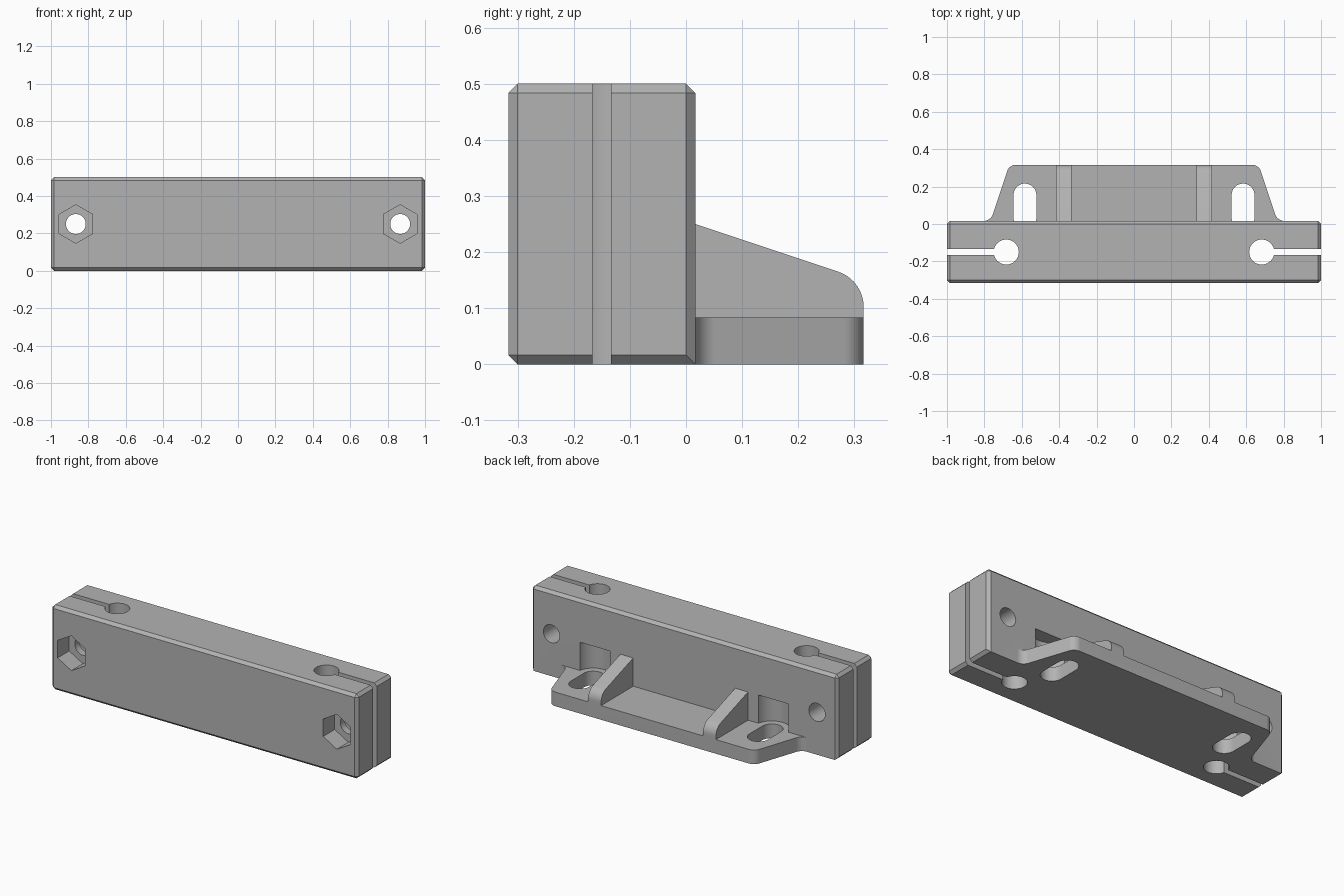
import bpy, bmesh, math
from mathutils import Vector

if "Cube" in bpy.data.objects:
    bpy.data.objects.remove(bpy.data.objects["Cube"])

grey = bpy.data.materials.new("plain_grey")
grey.diffuse_color = (0.45, 0.45, 0.45, 1)
grey.use_nodes = True
grey.node_tree.nodes["Principled BSDF"].inputs["Base Color"].default_value = grey.diffuse_color

AXES = {'x': lambda a, b, h: (h, a, b),
        'y': lambda a, b, h: (a, h, b),
        'z': lambda a, b, h: (a, b, h)}


def new_object(name, bm):
    bmesh.ops.recalc_face_normals(bm, faces=bm.faces)
    mesh = bpy.data.meshes.new(name)
    bm.to_mesh(mesh)
    bm.free()
    mesh.materials.append(grey)
    obj = bpy.data.objects.new(name, mesh)
    bpy.context.collection.objects.link(obj)
    return obj


def prism(name, outline, axis, lo, hi):
    """Extrude a 2D outline along one axis."""
    bm = bmesh.new()
    place = AXES[axis]
    ends = [[bm.verts.new(place(a, b, h)) for a, b in outline] for h in (lo, hi)]
    n = len(outline)
    for ring in ends:
        bm.faces.new(ring)
    for i in range(n):
        j = (i + 1) % n
        bm.faces.new((ends[0][i], ends[0][j], ends[1][j], ends[1][i]))
    return new_object(name, bm)


def arc(cx, cy, r, start, end, n):
    return [(cx + r * math.cos(start + (end - start) * i / n),
             cy + r * math.sin(start + (end - start) * i / n)) for i in range(n + 1)]


def circle(cx, cy, r, n=48, turn=0.0):
    return arc(cx, cy, r, turn, turn + 2 * math.pi, n)[:-1]


def stadium(cx, y0, y1, r):
    return arc(cx, y1, r, 0, math.pi, 24) + arc(cx, y0, r, math.pi, 2 * math.pi, 24)


def fillet(prev, corner, nxt, r, n=10):
    """Points of a tangent arc that rounds one corner."""
    p = Vector(corner)
    u = (Vector(prev) - p).normalized()
    v = (Vector(nxt) - p).normalized()
    half = u.angle(v) / 2
    c = p + (u + v).normalized() * (r / math.sin(half))
    t = r / math.tan(half)
    s, e = p + u * t - c, p + v * t - c
    sweep = s.angle_signed(e)
    a0 = math.atan2(s.y, s.x)
    return [tuple(q) for q in arc(c.x, c.y, r, a0, a0 - sweep, n)]


def combine(target, other, operation):
    mod = target.modifiers.new(operation.lower(), 'BOOLEAN')
    mod.operation = operation
    mod.solver = 'EXACT'
    mod.object = other
    other.hide_render = True
    other.hide_set(True)
    return other


# Main block, chamfered on every edge except the lower back one
BACK, FRONT, TOP = 0.0167, -0.3167, 0.5
bm = bmesh.new()
bmesh.ops.create_cube(bm, size=1)
for v in bm.verts:
    v.co = (v.co.x * 2, (v.co.y + 0.5) * (BACK - FRONT) + FRONT, (v.co.z + 0.5) * TOP)
edges = [e for e in bm.edges
         if not all(v.co.y > 0 and v.co.z < 0.01 for v in e.verts)]
bmesh.ops.bevel(bm, geom=edges, offset=0.0167, segments=1, affect='EDGES')
block = new_object("clamp_block", bm)
parts = []

# Mounting flange with rounded outer corners and filleted roots
root, tip, wall = (0.767, BACK), (0.667, 0.3167), (0.95, BACK)
half = fillet(wall, root, tip, 0.05) + fillet(root, tip, (0, 0.3167), 0.05)
outline = [(0.8, 0.0)] + half + [(-x, y) for x, y in reversed(half)] + [(-0.8, 0.0)]
parts.append(combine(block, prism("mounting_flange", outline, 'z', 0, 0.0833), 'UNION'))

# Two sloping ribs with a rounded nose
nose = fillet((BACK, 0.25), (0.3167, 0.15), (0.3167, 0.0), 0.067)
rib = [(0.0, 0.04), (0.0, 0.25), (BACK, 0.25)] + nose + [(0.3167, 0.04)]
for s in (-1, 1):
    lo, hi = sorted((s * 0.333, s * 0.417))
    parts.append(combine(block, prism("rib", rib, 'x', lo, hi), 'UNION'))

for s in (-1, 1):
    cutters = [
        # Rod hole and the clamping slit running out to the end
        prism("rod_hole", circle(s * 0.683, -0.15, 0.067), 'z', -0.1, 0.6),
        prism("slit", [(s * 0.683, -0.1667), (s * 1.1, -0.1667),
                       (s * 1.1, -0.1333), (s * 0.683, -0.1333)], 'z', -0.1, 0.6),
        # Bolt hole with a hexagonal nut recess at the front
        prism("bolt_hole", circle(s * 0.867, 0.25, 0.053), 'y', -0.5, 0.2),
        prism("nut_recess", circle(s * 0.867, 0.25, 0.103, 6, math.pi / 2), 'y', -0.5, FRONT + 0.108),
        # Flange slot and the screw head clearance above it
        prism("flange_slot", stadium(s * 0.583, 0.033, 0.155, 0.061), 'z', -0.1, 0.15),
        prism("head_pocket", stadium(s * 0.583, 0.033, 0.155, 0.1), 'z', 0.0833, 0.25),
    ]
    parts += [combine(block, c, 'DIFFERENCE') for c in cutters]

# Bake the result and drop the helpers
bpy.context.view_layer.update()
deps = bpy.context.evaluated_depsgraph_get()
baked = bpy.data.meshes.new_from_object(block.evaluated_get(deps))
block.modifiers.clear()
block.data = baked
for p in parts:
    bpy.data.objects.remove(p, do_unlink=True)

bpy.context.view_layer.objects.active = block
block.select_set(True)
bpy.ops.object.shade_smooth_by_angle(angle=math.radians(30))
